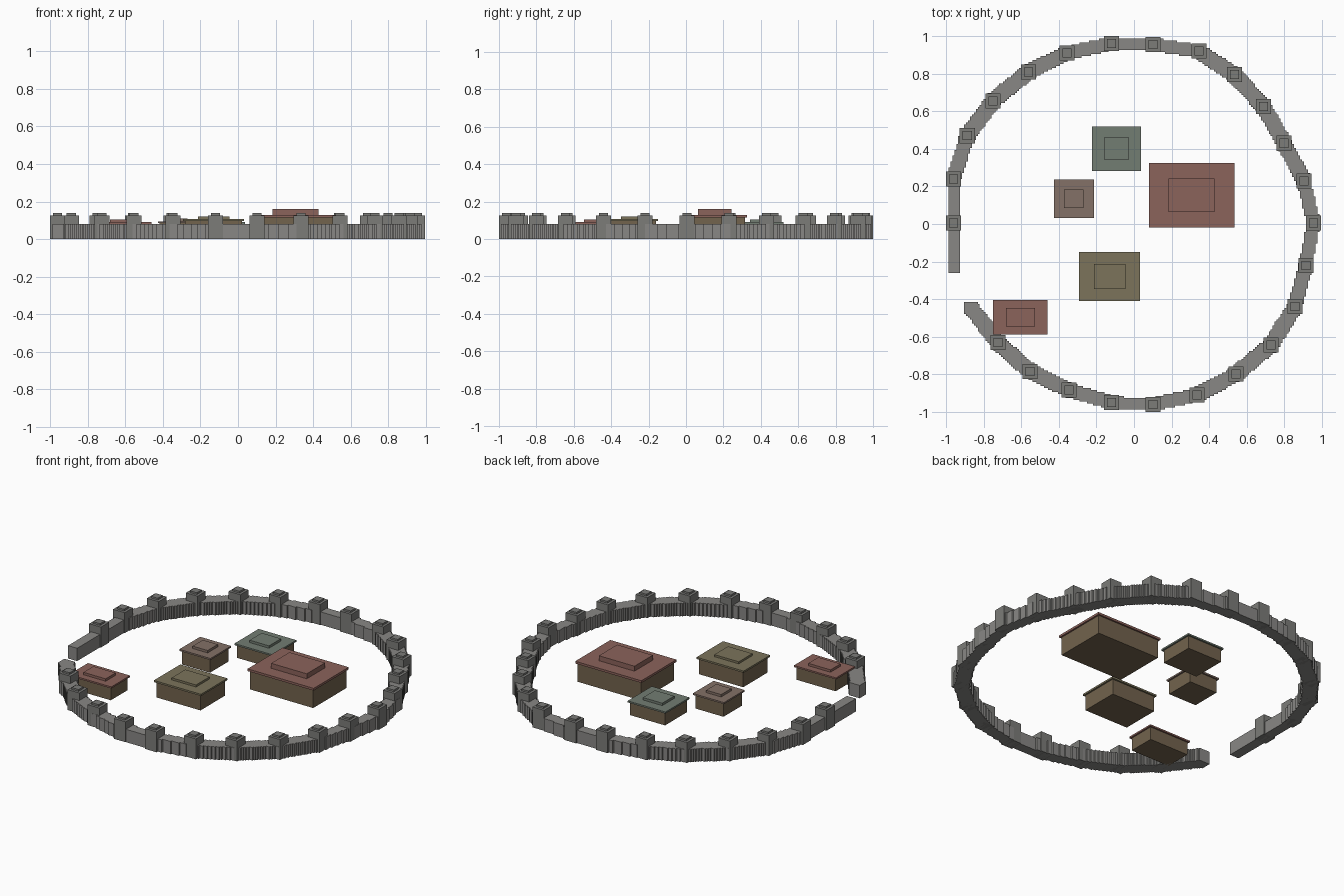
import bpy, bmesh

if "Cube" in bpy.data.objects:
    bpy.data.objects.remove(bpy.data.objects["Cube"])

CELL = 0.0104      # stair-step size of the wall outline
WALL_H = 0.08

# Tower centres, clockwise from the upper to the lower side of the gate gap
TOWERS = [(-0.96, 0.005), (-0.96, 0.24), (-0.888, 0.47), (-0.75, 0.656), (-0.563, 0.81),
          (-0.357, 0.91), (-0.12, 0.96), (0.10, 0.955), (0.345, 0.92), (0.535, 0.795),
          (0.69, 0.625), (0.80, 0.43), (0.905, 0.23), (0.955, 0.005), (0.915, -0.22),
          (0.857, -0.44), (0.73, -0.645), (0.543, -0.80), (0.335, -0.91), (0.10, -0.96),
          (-0.12, -0.95), (-0.347, -0.885), (-0.555, -0.785), (-0.725, -0.63)]
WALL_PATH = [(-0.952, -0.225)] + TOWERS + [(-0.87, -0.443)]


def material(name, rgb):
    m = bpy.data.materials.new(name)
    m.diffuse_color = (*rgb, 1)
    m.use_nodes = True
    m.node_tree.nodes["Principled BSDF"].inputs["Base Color"].default_value = m.diffuse_color
    return m


def finish(name, bm, mat):
    bmesh.ops.recalc_face_normals(bm, faces=bm.faces[:])
    me = bpy.data.meshes.new(name)
    bm.to_mesh(me)
    bm.free()
    me.materials.append(mat)
    ob = bpy.data.objects.new(name, me)
    bpy.context.collection.objects.link(ob)
    return ob


def box(name, x0, x1, y0, y1, z0, z1, mat):
    bm = bmesh.new()
    bmesh.ops.create_cube(bm, size=1)
    for v in bm.verts:
        v.co = (x1 if v.co.x > 0 else x0, y1 if v.co.y > 0 else y0, z1 if v.co.z > 0 else z0)
    return finish(name, bm, mat)


stone = material("stone", (0.25, 0.245, 0.235))
tower_stone = material("tower_stone", (0.2, 0.2, 0.19))
timber = material("timber", (0.17, 0.125, 0.075))

# Curtain wall: square brush swept along the path on a fine grid, then extruded
cells = set()
for (ax, ay), (bx, by) in zip(WALL_PATH, WALL_PATH[1:]):
    n = 60
    for k in range(n + 1):
        i = round((ax + (bx - ax) * k / n) / CELL)
        j = round((ay + (by - ay) * k / n) / CELL)
        cells |= {(i + a, j + b) for a in range(-3, 3) for b in range(-3, 3)}

bm = bmesh.new()
verts = {}


def corner(i, j):
    if (i, j) not in verts:
        verts[i, j] = bm.verts.new((i * CELL, j * CELL, 0))
    return verts[i, j]


for i, j in sorted(cells):
    bm.faces.new([corner(i, j), corner(i + 1, j), corner(i + 1, j + 1), corner(i, j + 1)])
ext = bmesh.ops.extrude_face_region(bm, geom=bm.faces[:], use_keep_orig=True)
for g in ext["geom"]:
    if isinstance(g, bmesh.types.BMVert):
        g.co.z = WALL_H
finish("curtain_wall", bm, stone)

# Towers with a small raised cap
for n, (x, y) in enumerate(TOWERS):
    for part, r, z0, z1 in (("tower", 0.04, 0, 0.127), ("tower_cap", 0.024, 0.127, 0.138)):
        box(f"{part}_{n}", x - r, x + r, y - r, y + r, z0, z1, tower_stone)

# Buildings: roof centre, roof size, cap size, heights of body / roof / cap, roof colour
red, olive = (0.26, 0.125, 0.105), (0.2, 0.175, 0.105)
green, brown = (0.17, 0.205, 0.17), (0.23, 0.165, 0.135)
BUILDINGS = [
    ("great_hall", (0.307, 0.153), (0.455, 0.345), (0.245, 0.18), (0.115, 0.129, 0.16), red),
    ("olive_house", (-0.13, -0.28), (0.324, 0.26), (0.168, 0.134), (0.096, 0.107, 0.12), olive),
    ("green_house", (-0.093, 0.402), (0.26, 0.237), (0.133, 0.118), (0.08, 0.09, 0.105), green),
    ("brown_hut", (-0.32, 0.135), (0.214, 0.204), (0.103, 0.1), (0.085, 0.095, 0.11), brown),
    ("gate_house", (-0.605, -0.497), (0.29, 0.185), (0.153, 0.098), (0.08, 0.09, 0.105), red)]
for name, (cx, cy), (w, d), (cw, cd), (zb, zr, zc), rgb in BUILDINGS:
    roof = material(name + "_roof", rgb)
    for part, sx, sy, z0, z1, mat in (("body", w - 0.02, d - 0.02, 0, zb, timber),
                                      ("roof", w, d, zb, zr, roof),
                                      ("roof_cap", cw, cd, zr, zc, roof)):
        box(f"{name}_{part}", cx - sx / 2, cx + sx / 2, cy - sy / 2, cy + sy / 2, z0, z1, mat)
